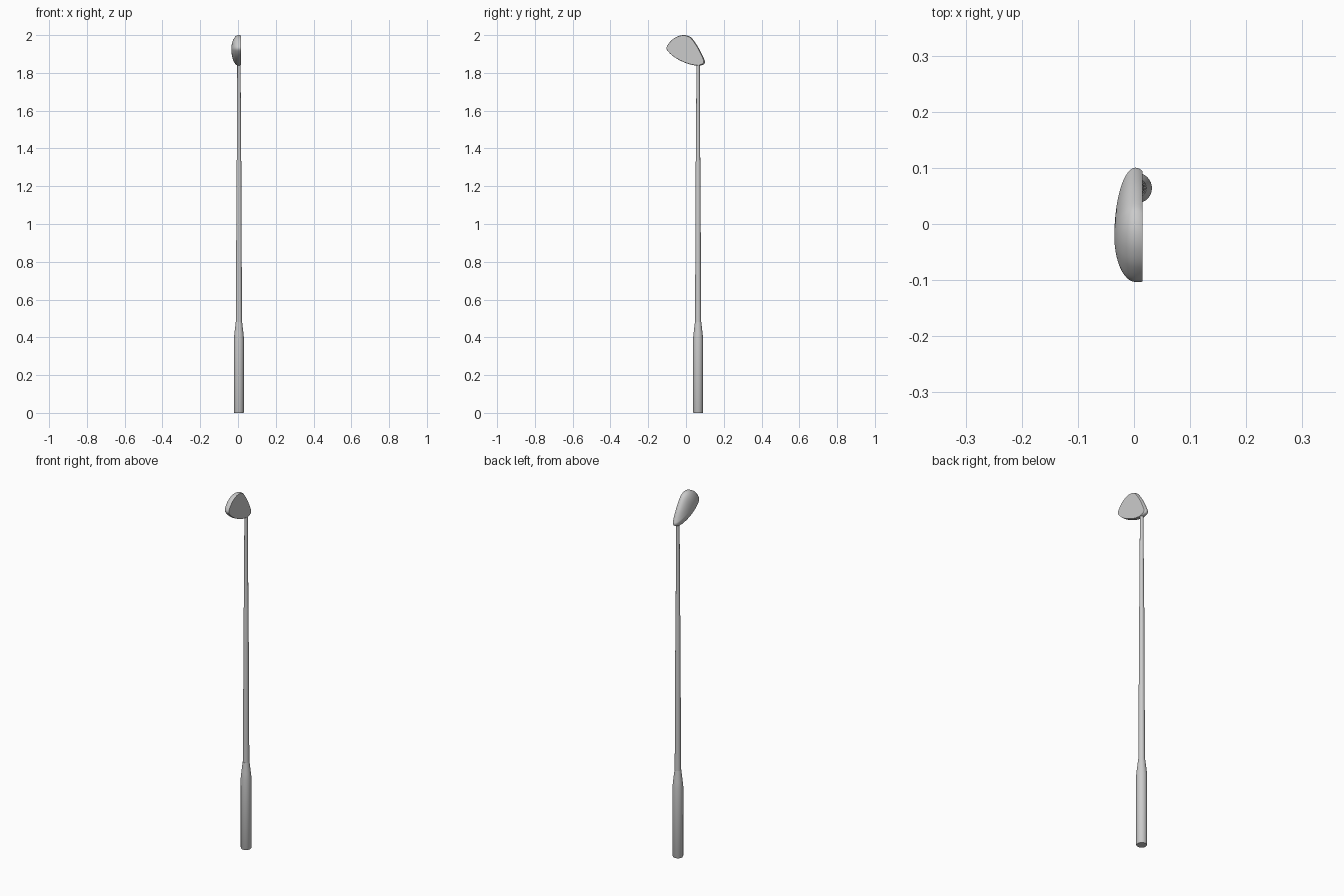
import bpy, bmesh, math

if "Cube" in bpy.data.objects:
    bpy.data.objects.remove(bpy.data.objects["Cube"])

SHAFT_X, SHAFT_Y = 0.005, 0.064


def make_object(name, bm, angle=40):
    bmesh.ops.recalc_face_normals(bm, faces=bm.faces)
    mesh = bpy.data.meshes.new(name)
    bm.to_mesh(mesh)
    bm.free()
    ob = bpy.data.objects.new(name, mesh)
    bpy.context.collection.objects.link(ob)
    bpy.ops.object.select_all(action='DESELECT')
    ob.select_set(True)
    bpy.context.view_layer.objects.active = ob
    bpy.ops.object.shade_smooth_by_angle(angle=math.radians(angle))
    return ob


def loft(name, rings, angle=40):
    """Skin a list of closed rings and cap both ends."""
    bm = bmesh.new()
    loops = [[bm.verts.new(p) for p in ring] for ring in rings]
    n = len(loops[0])
    for a, b in zip(loops, loops[1:]):
        for i in range(n):
            j = (i + 1) % n
            bm.faces.new((a[i], a[j], b[j], b[i]))
    bm.faces.new(loops[0])
    bm.faces.new(loops[-1])
    return make_object(name, bm, angle)


def turned(name, profile, sides=32):
    """Round part about the shaft axis from (radius, z) pairs."""
    rings = []
    for r, z in profile:
        rings.append([(SHAFT_X + r * math.cos(2 * math.pi * i / sides),
                       SHAFT_Y + r * math.sin(2 * math.pi * i / sides), z)
                      for i in range(sides)])
    return loft(name, rings)


def smooth_outline(points, steps=6):
    """Closed Catmull-Rom curve through 2D points."""
    out, n = [], len(points)
    for i in range(n):
        p0, p1, p2, p3 = (points[(i + k - 1) % n] for k in range(4))
        for s in range(steps):
            t = s / steps
            out.append(tuple(0.5 * (2 * b + (c - a) * t
                       + (2 * a - 5 * b + 4 * c - d) * t * t
                       + (3 * b - a - 3 * c + d) * t ** 3)
                       for a, b, c, d in zip(p0, p1, p2, p3)))
    return out


# Grip with tapered collar
turned("grip", [(0.025, 0), (0.027, 0.004), (0.027, 0.39), (0.024, 0.42), (0.017, 0.48)])

# Shaft, slimming in steps towards the head
turned("shaft", [(0.0165, 0.46), (0.0155, 0.62), (0.0125, 1.33),
                 (0.0115, 1.34), (0.009, 1.8), (0.009, 1.855)])

# Club head: flat striking face with a domed back
outline = smooth_outline([
    (-0.103, 1.935), (-0.077, 1.972), (-0.045, 1.993), (-0.013, 2.0),
    (0.015, 1.994), (0.036, 1.978), (0.07, 1.927), (0.096, 1.873),
    (0.100, 1.856), (0.091, 1.844), (0.06, 1.838), (0.008, 1.849),
    (-0.05, 1.876), (-0.09, 1.908)])
CY, CZ = -0.022, 1.926
RIM, DEPTH = 0.003, 0.038


def head_ring(x, scale, cy=CY, cz=CZ):
    return [(x, cy + (y - cy) * scale, cz + (z - cz) * scale) for y, z in outline]


rings = [head_ring(0.0155, 0.965, -0.085, 1.935),
         head_ring(0.013, 0.978, -0.085, 1.935),
         head_ring(0.009, 0.992, -0.085, 1.935)]
for k in range(12):
    a = math.radians(87) * k / 11
    rings.append(head_ring(RIM - DEPTH * math.sin(a), math.cos(a)))
loft("club_head", rings, 30)
